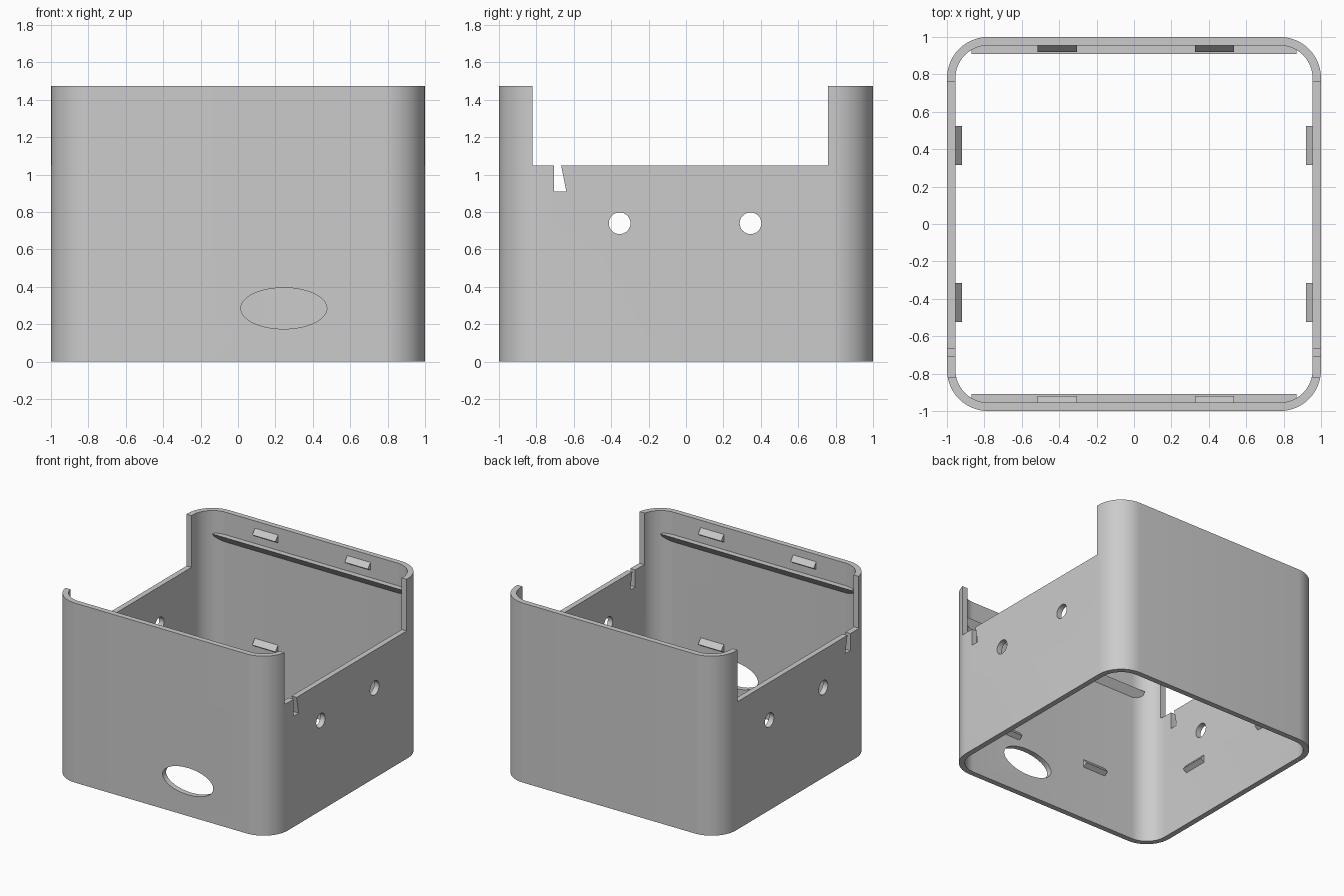
import bpy
import bmesh
from math import cos, sin, pi
from mathutils import Vector, Matrix

cube = bpy.data.objects.get("Cube")
if cube:
    bpy.data.objects.remove(cube, do_unlink=True)

HEIGHT, WALL, RADIUS = 1.475, 0.045, 0.22
INNER = 1 - WALL

grey = bpy.data.materials.new("plain_grey")
grey.use_nodes = True
grey.diffuse_color = (0.6, 0.6, 0.6, 1)
grey.node_tree.nodes["Principled BSDF"].inputs["Base Color"].default_value = (0.6, 0.6, 0.6, 1)


def prism(name, profile, direction):
    """Extrude a closed loop of points along a direction into a solid."""
    bm = bmesh.new()
    face = bm.faces.new([bm.verts.new(p) for p in profile])
    ext = bmesh.ops.extrude_face_region(bm, geom=[face], use_keep_orig=True)
    moved = [g for g in ext["geom"] if isinstance(g, bmesh.types.BMVert)]
    bmesh.ops.translate(bm, verts=moved, vec=direction)
    bmesh.ops.recalc_face_normals(bm, faces=bm.faces)
    mesh = bpy.data.meshes.new(name)
    bm.to_mesh(mesh)
    bm.free()
    mesh.materials.append(grey)
    obj = bpy.data.objects.new(name, mesh)
    bpy.context.collection.objects.link(obj)
    return obj


def rounded_square(half, radius, z, steps=12):
    points = []
    for corner in range(4):
        turn = Matrix.Rotation(corner * pi / 2, 3, "Z")
        for i in range(steps + 1):
            a = i * pi / 2 / steps
            c = half - radius
            points.append(turn @ Vector((c + radius * cos(a), c + radius * sin(a), z)))
    return points


def circle(count, place):
    return [place(cos(2 * pi * i / count), sin(2 * pi * i / count)) for i in range(count)]


def cut(target, cutter):
    cutter.hide_render = True
    mod = target.modifiers.new("cut", "BOOLEAN")
    mod.operation, mod.solver, mod.object = "DIFFERENCE", "EXACT", cutter
    bpy.ops.object.select_all(action="DESELECT")
    bpy.context.view_layer.objects.active = target
    target.select_set(True)
    bpy.ops.object.modifier_apply(modifier=mod.name)
    bpy.data.objects.remove(cutter, do_unlink=True)


# Rounded square shell, open at top and bottom
shell = prism("shell", rounded_square(1, RADIUS, 0), (0, 0, HEIGHT))
cut(shell, prism("inside_cutter", rounded_square(INNER, RADIUS - WALL, -0.1), (0, 0, 2)))

# Lowered side walls, tapered slots and round holes, through both sides
through = (2.4, 0, 0)
side_cuts = {
    "side_opening": [(-0.82, 1.05), (0.76, 1.05), (0.76, 1.7), (-0.82, 1.7)],
    "side_slot": [(-0.705, 0.91), (-0.64, 0.91), (-0.67, 1.06), (-0.67, 1.2), (-0.705, 1.2)],
}
for name, outline in side_cuts.items():
    cut(shell, prism(name, [(-1.2, y, z) for y, z in outline], through))
for y in (-0.355, 0.345):
    ring = circle(32, lambda c, s: (-1.2, y + 0.058 * c, 0.74 + 0.058 * s))
    cut(shell, prism("round_hole", ring, through))

# Oval opening in the front wall
oval = circle(64, lambda c, s: (0.245 + 0.23 * c, -1.2, 0.285 + 0.11 * s))
cut(shell, prism("oval_opening", oval, (0, 0.5, 0)))
bpy.ops.object.shade_smooth_by_angle(angle=pi / 6)


def wall_rib(name, turns, start, length, profile):
    """Rib on the inside of the front wall, turned onto another wall."""
    turn = Matrix.Rotation(turns * pi / 2, 3, "Z")
    points = [turn @ Vector((start, -INNER + depth, z)) for depth, z in profile]
    return prism(name, points, turn @ Vector((length, 0, 0)))


def clip_profile(z):
    return [(-0.01, z + 0.03), (0, z + 0.03), (0.035, z - 0.012), (0, z - 0.035), (-0.01, z - 0.035)]


# Ledges under the rim of the front and back walls
ledge = [(-0.01, 1.29), (0.045, 1.29), (0, 1.23), (-0.01, 1.23)]
for turns, wall in ((0, "front"), (2, "back")):
    wall_rib(wall + "_ledge", turns, -0.87, 1.74, ledge)

# Snap clips: a lower pair on every wall, an upper pair on front and back
for turns, wall in enumerate(("front", "left", "back", "right")):
    centres = {"front": (-0.41, 0.43), "back": (-0.43, 0.41)}.get(wall, (-0.42, 0.42))
    levels = (0.48, 1.385) if wall in ("front", "back") else (0.48,)
    for z in levels:
        for x in centres:
            wall_rib(wall + "_clip", turns, x - 0.105, 0.21, clip_profile(z))
